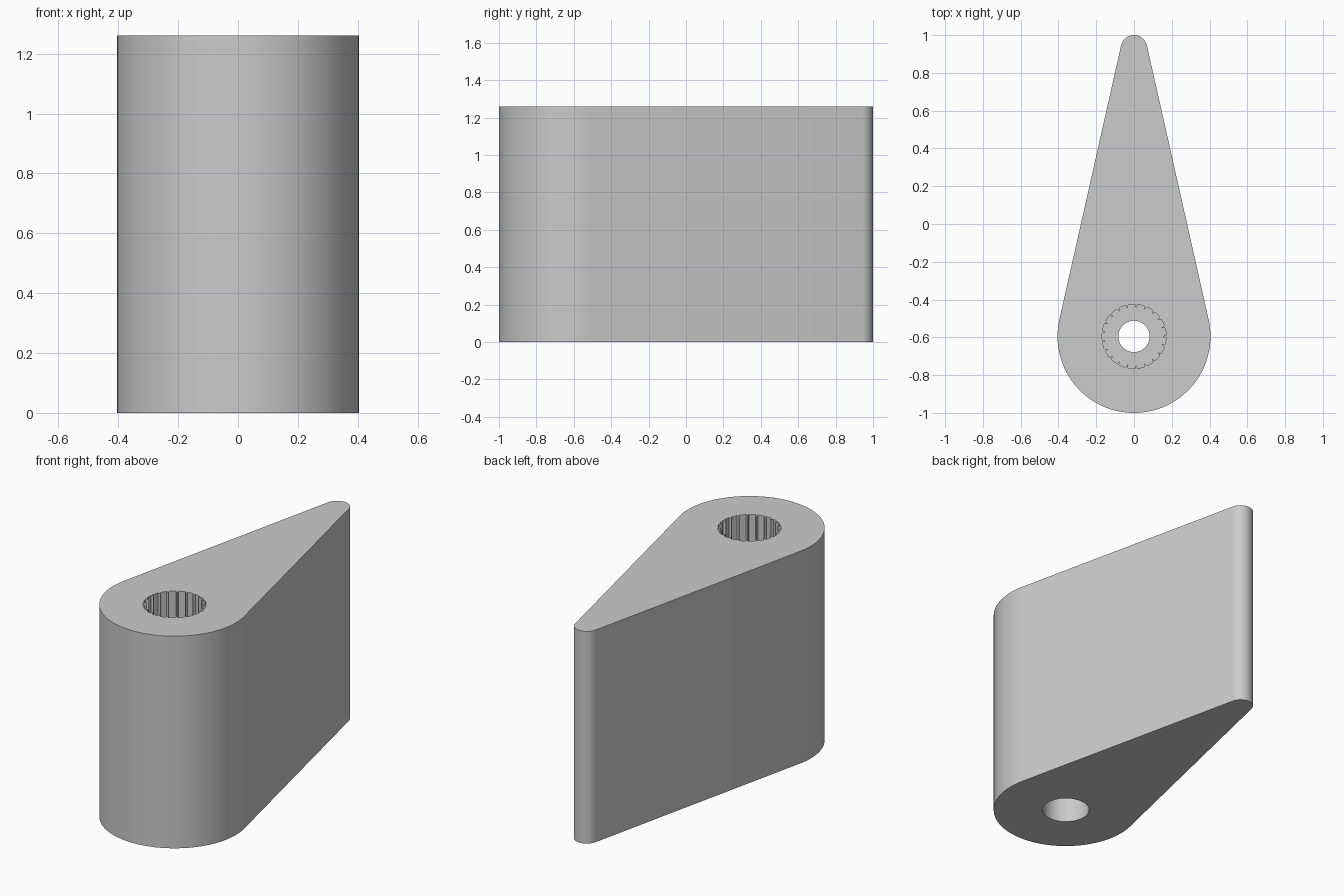
import bpy, bmesh
from math import sin, cos, pi, asin, radians

if "Cube" in bpy.data.objects:
    bpy.data.objects.remove(bpy.data.objects["Cube"], do_unlink=True)

HEIGHT = 1.26
HUB_Y, HUB_R = -0.595, 0.405
TIP_R = 0.07
TIP_Y = 1 - TIP_R

grey = bpy.data.materials.new("plain grey")
grey.use_nodes = True
colour = (0.6, 0.6, 0.6, 1)
grey.diffuse_color = colour
grey.node_tree.nodes["Principled BSDF"].inputs["Base Color"].default_value = colour


def arc(cy, r, start, end, steps):
    """Points along an arc centred on x = 0."""
    angles = [start + (end - start) * i / steps for i in range(steps + 1)]
    return [(r * cos(a), cy + r * sin(a)) for a in angles]


def prism(name, outline, z0, z1):
    """Extrude a flat outline upward into a solid."""
    bm = bmesh.new()
    base = bm.faces.new([bm.verts.new((x, y, z0)) for x, y in outline])
    top = bmesh.ops.extrude_face_region(bm, geom=[base])["geom"]
    bmesh.ops.translate(bm, vec=(0, 0, z1 - z0),
                        verts=[v for v in top if isinstance(v, bmesh.types.BMVert)])
    bmesh.ops.recalc_face_normals(bm, faces=bm.faces)
    mesh = bpy.data.meshes.new(name)
    bm.to_mesh(mesh)
    bm.free()
    mesh.materials.append(grey)
    obj = bpy.data.objects.new(name, mesh)
    bpy.context.collection.objects.link(obj)
    return obj


def circle(r, steps=64):
    return arc(HUB_Y, r, 0, 2 * pi, steps)[:-1]


def spline(r_in, r_out, teeth):
    """Round socket outline with narrow ridges pointing inward."""
    points = []
    pitch = 2 * pi / teeth
    for i in range(teeth):
        points += arc(HUB_Y, r_out, (i + 0.14) * pitch, (i + 0.86) * pitch, 2)
        points += arc(HUB_Y, r_in, (i + 0.97) * pitch, (i + 1.03) * pitch, 1)
    return points


# Teardrop arm: hub and tip arcs joined by their common tangents
lean = asin((HUB_R - TIP_R) / (TIP_Y - HUB_Y))
outline = (arc(TIP_Y, TIP_R, lean, pi - lean, 24)
           + arc(HUB_Y, HUB_R, pi - lean, 2 * pi + lean, 72))
arm = prism("lever_arm", outline, 0, HEIGHT)

# Splined socket on top, screw hole through the web, access bore below
cutters = [
    prism("socket_cutter", spline(0.154, 0.17, 21), HEIGHT - 0.22, HEIGHT + 0.1),
    prism("screw_cutter", circle(0.083), -0.1, HEIGHT + 0.1),
    prism("bore_cutter", circle(0.13), -0.1, HEIGHT - 0.32),
]
for cutter in cutters:
    cutter.hide_render = True
    mod = arm.modifiers.new(cutter.name, "BOOLEAN")
    mod.operation = "DIFFERENCE"
    mod.solver = "EXACT"
    mod.object = cutter

# Apply the cuts, drop the cutters and shade the curved walls smooth
bpy.ops.object.select_all(action="DESELECT")
arm.select_set(True)
bpy.context.view_layer.objects.active = arm
for mod in list(arm.modifiers):
    bpy.ops.object.modifier_apply(modifier=mod.name)
for cutter in cutters:
    bpy.data.objects.remove(cutter, do_unlink=True)
bpy.ops.object.shade_smooth_by_angle(angle=radians(30))
